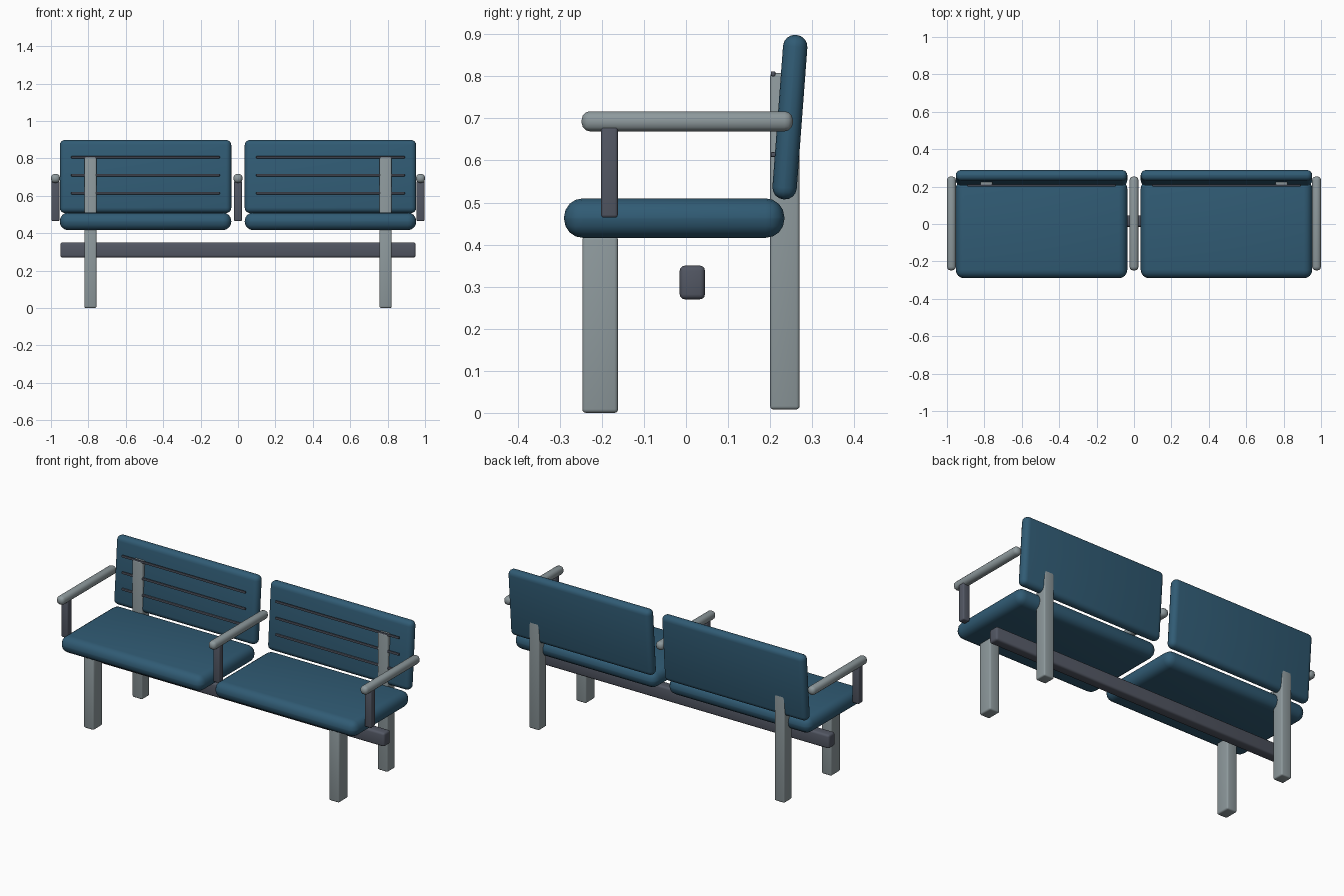
import bpy, bmesh, math

if "Cube" in bpy.data.objects:
    bpy.data.objects.remove(bpy.data.objects["Cube"])


def material(name, rgb):
    m = bpy.data.materials.new(name)
    m.use_nodes = True
    m.diffuse_color = (*rgb, 1)
    m.node_tree.nodes["Principled BSDF"].inputs["Base Color"].default_value = (*rgb, 1)
    return m


blue = material("blue upholstery", (0.03, 0.105, 0.175))
grey = material("light grey metal", (0.27, 0.32, 0.335))
dark = material("dark grey metal", (0.085, 0.095, 0.125))


def block(name, centre, size, mat, bevel, segments=3, tilt=0):
    """Box with rounded edges, optionally leaning back by tilt degrees."""
    mesh = bpy.data.meshes.new(name)
    bm = bmesh.new()
    bmesh.ops.create_cube(bm, size=1)
    bmesh.ops.scale(bm, vec=size, verts=bm.verts)
    bmesh.ops.bevel(bm, geom=bm.edges[:], offset=bevel, segments=segments,
                    profile=0.5, affect='EDGES')
    bm.to_mesh(mesh)
    bm.free()
    mesh.materials.append(mat)
    ob = bpy.data.objects.new(name, mesh)
    bpy.context.collection.objects.link(ob)
    ob.location = centre
    ob.rotation_euler.x = -math.radians(tilt)
    bpy.ops.object.select_all(action='DESELECT')
    ob.select_set(True)
    bpy.context.view_layer.objects.active = ob
    bpy.ops.object.shade_smooth_by_angle(angle=math.radians(35))
    return ob


# Long beam under the seats
block("support_beam", (0, 0.015, 0.31), (1.9, 0.06, 0.08), dark, 0.012)

for side, s in (("left", 1), ("right", -1)):
    x = s * 0.4945
    # Cushions
    block(f"{side}_seat", (x, -0.028, 0.463), (0.917, 0.524, 0.094), blue, 0.045, 4)
    block(f"{side}_backrest", (x, 0.247, 0.703), (0.917, 0.058, 0.392), blue, 0.028, 4, 4.3)
    # Thin rails in front of the backrest
    for i, z in enumerate((0.614, 0.71, 0.806)):
        block(f"{side}_back_rail_{i + 1}", (x, 0.207, z), (0.795, 0.011, 0.012), dark, 0.003, 2)
    # Legs
    block(f"{side}_front_leg", (s * 0.789, -0.204, 0.21), (0.065, 0.085, 0.42), grey, 0.009)
    block(f"{side}_rear_leg", (s * 0.789, 0.235, 0.408), (0.065, 0.07, 0.8), grey, 0.008)

# Armrests at both ends and in the middle
for side, x in (("left", 0.976), ("middle", 0), ("right", -0.976)):
    block(f"{side}_armrest", (x, 0.003, 0.693), (0.048, 0.502, 0.048), grey, 0.02)
    block(f"{side}_armrest_post", (x, -0.182, 0.572), (0.042, 0.04, 0.216), dark, 0.007)
